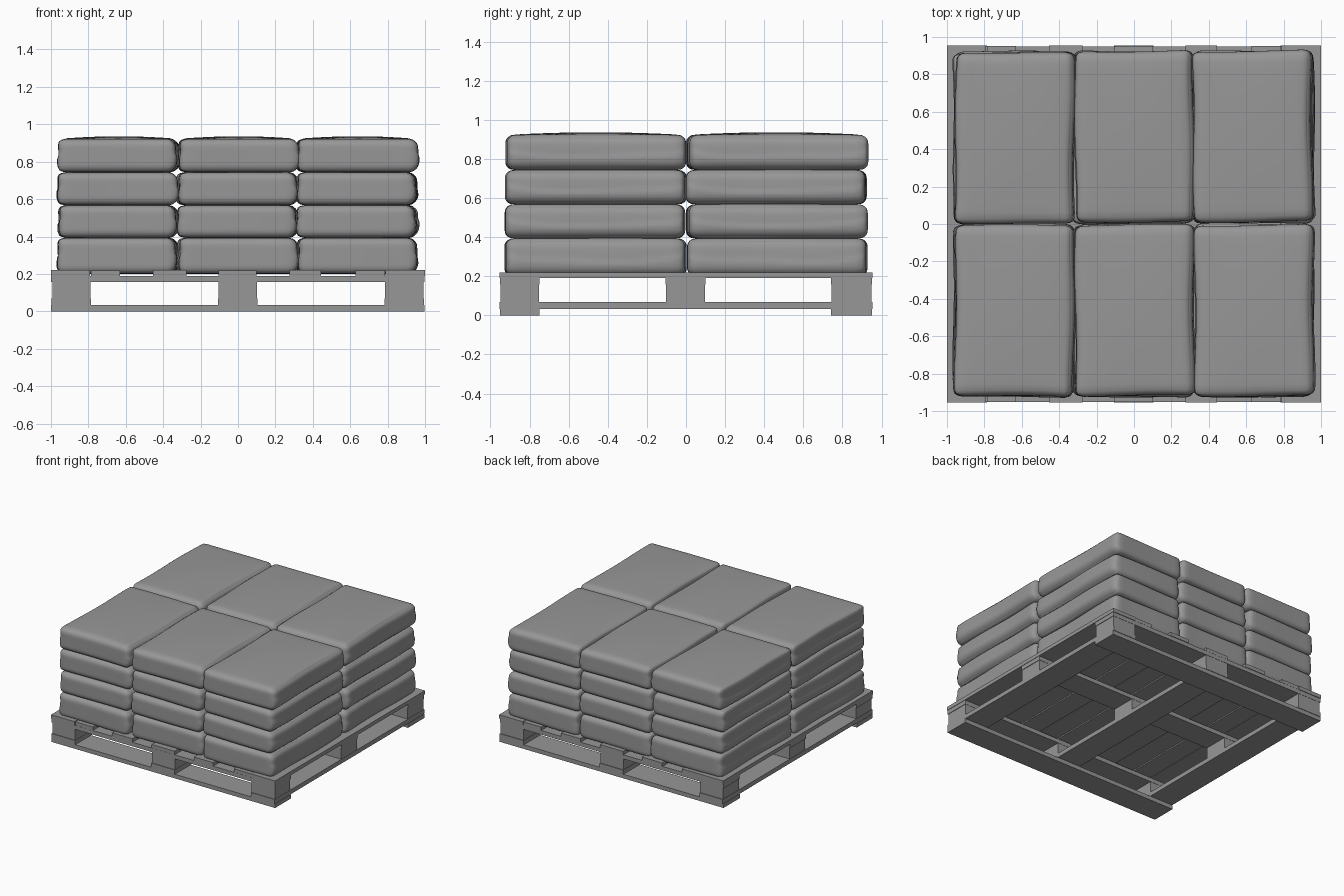
import bpy, bmesh, math, random
from mathutils import Vector, Matrix

if "Cube" in bpy.data.objects:
    bpy.data.objects.remove(bpy.data.objects["Cube"])

random.seed(4)

# Dark grey shared by pallet and sacks
grey = bpy.data.materials.new("dark_grey")
grey.diffuse_color = (0.31, 0.31, 0.31, 1)
grey.use_nodes = True
grey.node_tree.nodes["Principled BSDF"].inputs["Base Color"].default_value = grey.diffuse_color


def finish(bm, name):
    me = bpy.data.meshes.new(name)
    bm.to_mesh(me)
    bm.free()
    me.materials.append(grey)
    ob = bpy.data.objects.new(name, me)
    bpy.context.collection.objects.link(ob)
    return ob


def board(name, x0, x1, y0, y1, z0, z1):
    bm = bmesh.new()
    bmesh.ops.create_cube(bm, size=1)
    size = Vector((x1 - x0, y1 - y0, z1 - z0))
    mid = Vector((x0 + x1, y0 + y1, z0 + z1)) / 2
    for v in bm.verts:
        v.co = Vector(a * b for a, b in zip(v.co, size)) + mid
    return finish(bm, name)


W, D = 1.0, 0.955
rows_x = [(-W + 0.004, -0.787), (-0.107, 0.103), (0.783, W - 0.005)]
rows_y = [(-D + 0.003, -0.75), (-0.105, 0.1), (0.742, D - 0.005)]

# Bottom skids along x, then crossing boards along y
for y0, y1 in (rows_y[0], rows_y[2]):
    board("bottom_skid", -W, W - 0.002, y0, y1, 0, 0.033)
for x0, x1 in rows_x:
    board("bottom_cross_board", x0, x1, -D + 0.001, D - 0.001, 0.033, 0.068)

# Nine spacer blocks and the stringers on top of them
for y0, y1 in rows_y:
    for x0, x1 in rows_x:
        board("spacer_block", x0 + 0.003, x1 - 0.002, y0 + 0.003, y1 - 0.002, 0.068, 0.157)
    board("stringer", -W + 0.001, W - 0.003, y0, y1, 0.157, 0.19)

# Deck boards along y with open gaps, ends slightly uneven
deck = [(-W, -0.79), (-0.787, -0.63), (-0.455, -0.275), (-0.105, 0.1),
        (0.275, 0.445), (0.628, 0.785), (0.788, W)]
for i, (x0, x1) in enumerate(deck):
    e = 0.004 * (i % 2)
    board("deck_board", x0, x1, -D + e, D - e, 0.19, 0.22 - e / 2)


def smooth(t):
    t = max(0.0, min(1.0, t))
    return t * t * (3 - 2 * t)


def sack(name, center, half, yaw, top):
    bm = bmesh.new()
    bmesh.ops.create_cube(bm, size=2)
    bmesh.ops.subdivide_edges(bm, edges=bm.edges[:], cuts=17, use_grid_fill=True)
    ph = [random.uniform(0, 6.28) for _ in range(4)]
    r = 0.042
    for v in bm.verts:
        # Vertices gathered towards the edges, then corners rounded
        u = Vector(math.sin(c * math.pi / 2) for c in v.co)
        p = Vector(a * b for a, b in zip(u, half))
        core = Vector(max(-(h - r), min(h - r, c)) for c, h in zip(p, half))
        d = p - core
        if d.length > 1e-6:
            p = core + d.normalized() * max(abs(c) for c in d)
        # Soft pillow dome and wavy cloth sides
        dome = (1 - u.x ** 2) * (1 - u.y ** 2)
        if u.z > 0:
            p.z += (0.014 if top else 0.006) * u.z * dome
        s = 1 if u.x > 0 else -1
        k = abs(u.x) ** 4
        p.x += k * (0.005 * math.sin(8 * p.y + ph[0 if s > 0 else 1]) - 0.008 * u.z ** 2)
        p.y += abs(u.y) ** 4 * 0.004 * math.sin(7 * p.x + ph[2])
        # Overlapping fold on the long sides, sagging towards the middle
        line = -0.012 + 0.03 * abs(u.y) ** 5 + 0.004 * math.sin(9 * p.y + ph[3])
        fold = smooth((line - p.z) / 0.014) * smooth((p.z + half.z - 0.01) / 0.05)
        p.x += s * k * 0.006 * fold
        v.co = p
    bm.transform(Matrix.Translation(center) @ Matrix.Rotation(yaw, 4, 'Z'))
    for f in bm.faces:
        f.smooth = True
    return finish(bm, name)


# Four layers of six sacks; the lowest sags into the deck gaps
levels = [0.2, 0.393, 0.567, 0.743, 0.922]
for i in range(4):
    z0, z1 = levels[i], levels[i + 1]
    for x in (-0.64, 0, 0.64):
        for y in (-0.463, 0.463):
            j = lambda a: random.uniform(-a, a)
            sack(f"sack_layer_{i + 1}",
                 Vector((x + j(0.006), y + j(0.006), (z0 + z1) / 2)),
                 Vector((0.315, 0.457, (z1 - z0) / 2)), j(0.011), i == 3)
